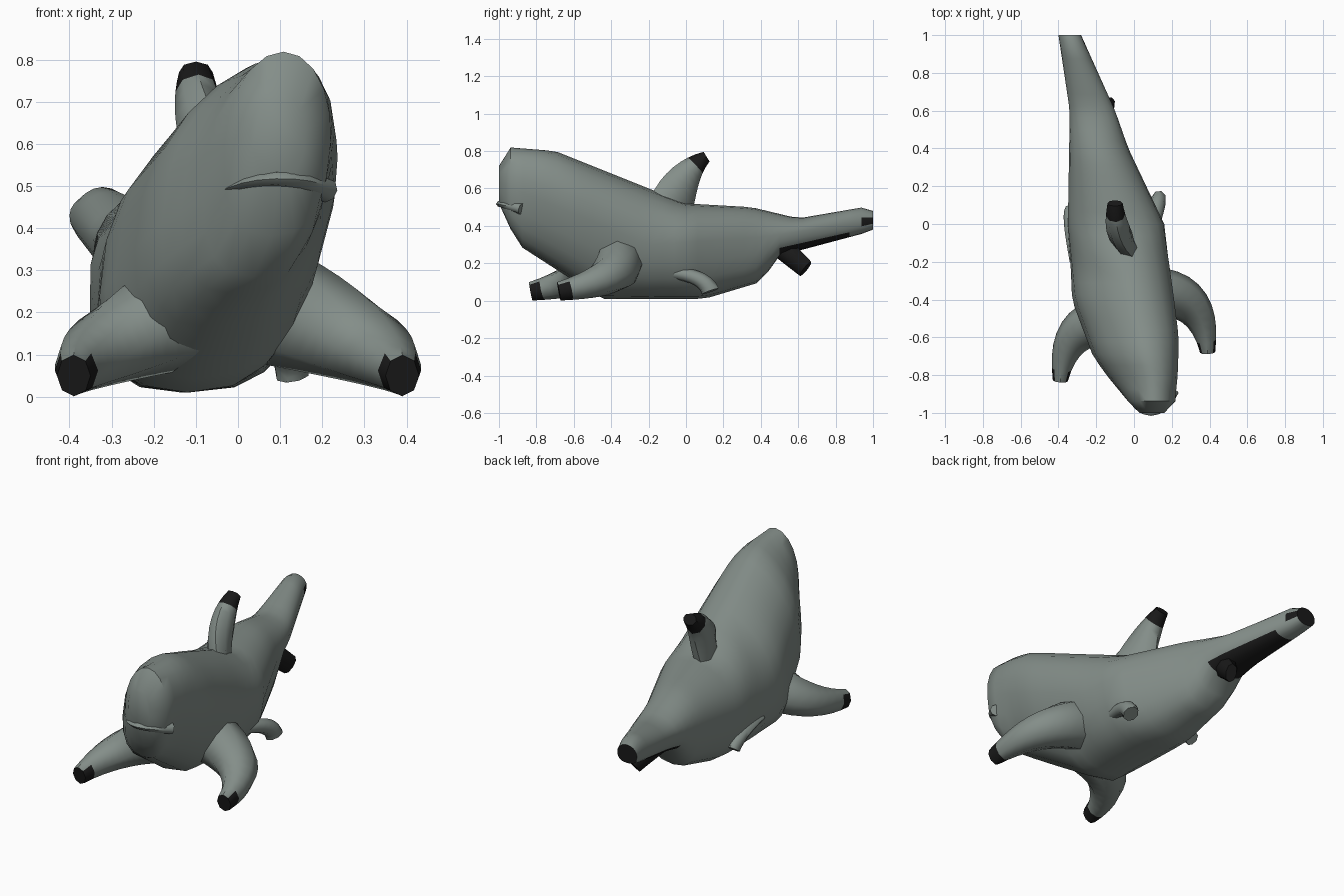
import bpy, bmesh, math
from mathutils import Vector

cube = bpy.data.objects.get("Cube")
if cube:
    bpy.data.objects.remove(cube, do_unlink=True)


def material(name, color):
    m = bpy.data.materials.new(name)
    m.diffuse_color = (*color, 1)
    m.use_nodes = True
    bsdf = m.node_tree.nodes["Principled BSDF"]
    bsdf.inputs["Base Color"].default_value = (*color, 1)
    bsdf.inputs["Roughness"].default_value = 0.8
    return m


GREY = material("grey_green_skin", (0.23, 0.27, 0.25))
BLACK = material("black_fin_tip", (0.01, 0.01, 0.01))


def loft(name, rings, is_black):
    """Skin rings of points, cap both ends, paint the faces that meet the rule."""
    bm = bmesh.new()
    rows = [[bm.verts.new(point) for point in ring] for ring in rings]
    for near, far in zip(rows, rows[1:]):
        for i in range(len(near)):
            bm.faces.new((near[i - 1], near[i], far[i], far[i - 1]))
    bm.faces.new(rows[0])
    bm.faces.new(rows[-1])
    bmesh.ops.recalc_face_normals(bm, faces=bm.faces)
    bm.normal_update()
    for face in bm.faces:
        face.material_index = int(is_black(face.calc_center_median(), face.normal))
    mesh = bpy.data.meshes.new(name)
    bm.to_mesh(mesh)
    bm.free()
    mesh.materials.append(GREY)
    mesh.materials.append(BLACK)
    part = bpy.data.objects.new(name, mesh)
    bpy.context.collection.objects.link(part)
    bpy.ops.object.select_all(action='DESELECT')
    part.select_set(True)
    bpy.context.view_layer.objects.active = part
    bpy.ops.object.shade_smooth_by_angle(angle=math.radians(50))


def circle(sides):
    angles = [math.tau * k / sides for k in range(sides)]
    return [(math.cos(a), math.sin(a)) for a in angles]


def power(value, exponent):
    return math.copysign(abs(value) ** exponent, value)


def mix(a, b, t):
    return a + (b - a) * t


def profile(keys, y):
    """Read a height or side position off a short outline at length y."""
    for (start, a), (end, b) in zip(keys, keys[1:]):
        if y <= end:
            return mix(a, b, (y - start) / (end - start))
    return keys[-1][1]


def never(centre, normal):
    return False


def always(centre, normal):
    return True


def fin(name, root, bend, tip, width, depth, is_black=never, steps=8):
    """Rounded tapering limb that follows a bent path and swells in the middle."""
    root, bend, tip = Vector(root), Vector(bend), Vector(tip)
    rings = []
    for k in range(steps + 1):
        t = k / steps
        start, end = root.lerp(bend, t), bend.lerp(tip, t)
        centre = start.lerp(end, t)
        along = (end - start).normalized()
        side = along.cross(Vector((0, 0, 1))).normalized()
        across = side.cross(along) * mix(*depth, t)
        side *= mix(*width, t) * (1 + 0.2 * math.sin(math.pi * t))
        rings.append([centre + side * c + across * s for c, s in circle(8)])
    loft(name, rings, is_black)


# Body outlines along its length, from blunt snout to upper tail lobe
TOP = [(-1, 0.72), (-0.95, 0.82), (-0.7, 0.8), (0, 0.52), (0.35, 0.5), (0.6, 0.44), (0.95, 0.5), (1, 0.48)]
BOTTOM = [(-1, 0.52), (-0.9, 0.3), (-0.45, 0.01), (0.1, 0.01), (0.4, 0.1), (0.5, 0.24), (0.95, 0.36), (1, 0.38)]
RIGHT = [(-1, 0.03), (-0.94, -0.03), (-0.7, -0.2), (-0.4, -0.31), (0, -0.35), (0.6, -0.34), (1, -0.4)]
LEFT = [(-1, 0.16), (-0.94, 0.22), (-0.6, 0.23), (0, 0.16), (0.4, -0.03), (0.6, -0.1), (1, -0.28)]
WIDEST = [(-1, 0.63), (-0.2, 0.3), (0.4, 0.34), (1, 0.43)]
LEAN = [(-1, 0), (-0.8, 0.2), (-0.4, 0.2), (0, 0.1), (0.4, 0), (1, 0)]


def body_ring(y):
    """Section with a full belly and a slimmer right shoulder."""
    top, bottom, wide = (profile(keys, y) for keys in (TOP, BOTTOM, WIDEST))
    right, left, lean = (profile(keys, y) for keys in (RIGHT, LEFT, LEAN))
    ring = []
    for c, s in circle(20):
        if s < 0:
            c, rise = power(c, 0.75), power(s, 0.85) * (wide - bottom)
        else:
            rise = s * (top - wide)
            if c < 0 and -0.9 < y < -0.2:
                c = power(c, 1.3)
        ring.append((mix(right, left, (c + 1) / 2) + lean * rise, y, wide + rise))
    return ring


def tail_marks(centre, normal):
    underside = 0.5 < centre.y < 0.88 and normal.z < -0.5
    tip = centre.y > 0.93 and normal.x > 0.8 and 0.4 < centre.z < 0.45
    return underside or tip or normal.y > 0.9


STATIONS = 32
loft("body", [body_ring(2 * k / STATIONS - 1) for k in range(STATIONS + 1)], tail_marks)

# Lip curling around the mouth
fin("lip", (-0.03, -0.88, 0.48), (0.09, -1.08, 0.55), (0.21, -0.88, 0.49), (0.03, 0.03), (0.01, 0.03))

# Dorsal fin, swept back
fin("dorsal_fin", (-0.06, -0.08, 0.5), (-0.1, -0.02, 0.69), (-0.1, 0.11, 0.77), (0.06, 0.04), (0.14, 0.03),
    lambda centre, normal: centre.y + centre.z > 0.77)

# Pectoral fins bent forward onto the ground, the right one set further ahead
for name, side, shift in (("left", 1, 0), ("right", -1, -0.15)):
    limit = shift - 0.62
    fin(name + "_pectoral_fin", (0.1 * side, shift - 0.36, 0.21), (0.37 * side, shift - 0.36, 0.11),
        (0.39 * side, shift - 0.68, 0.05), (0.13, 0.04), (0.14, 0.05),
        lambda centre, normal: centre.y < limit and normal.z < 0.4, steps=10)

# Small pelvic fins folded against the belly
fin("left_pelvic_fin", (0.08, -0.1, 0.15), (0.12, 0.1, 0.14), (0.13, 0.13, 0.05), (0.03, 0.04), (0.03, 0.05))
fin("right_pelvic_fin", (-0.31, -0.2, 0.17), (-0.34, 0.02, 0.17), (-0.34, 0.07, 0.1), (0.03, 0.03), (0.02, 0.04))

# Lower tail lobe
fin("lower_tail_lobe", (-0.21, 0.5, 0.3), (-0.17, 0.55, 0.25), (-0.13, 0.64, 0.17), (0.06, 0.03), (0.07, 0.05), always)
